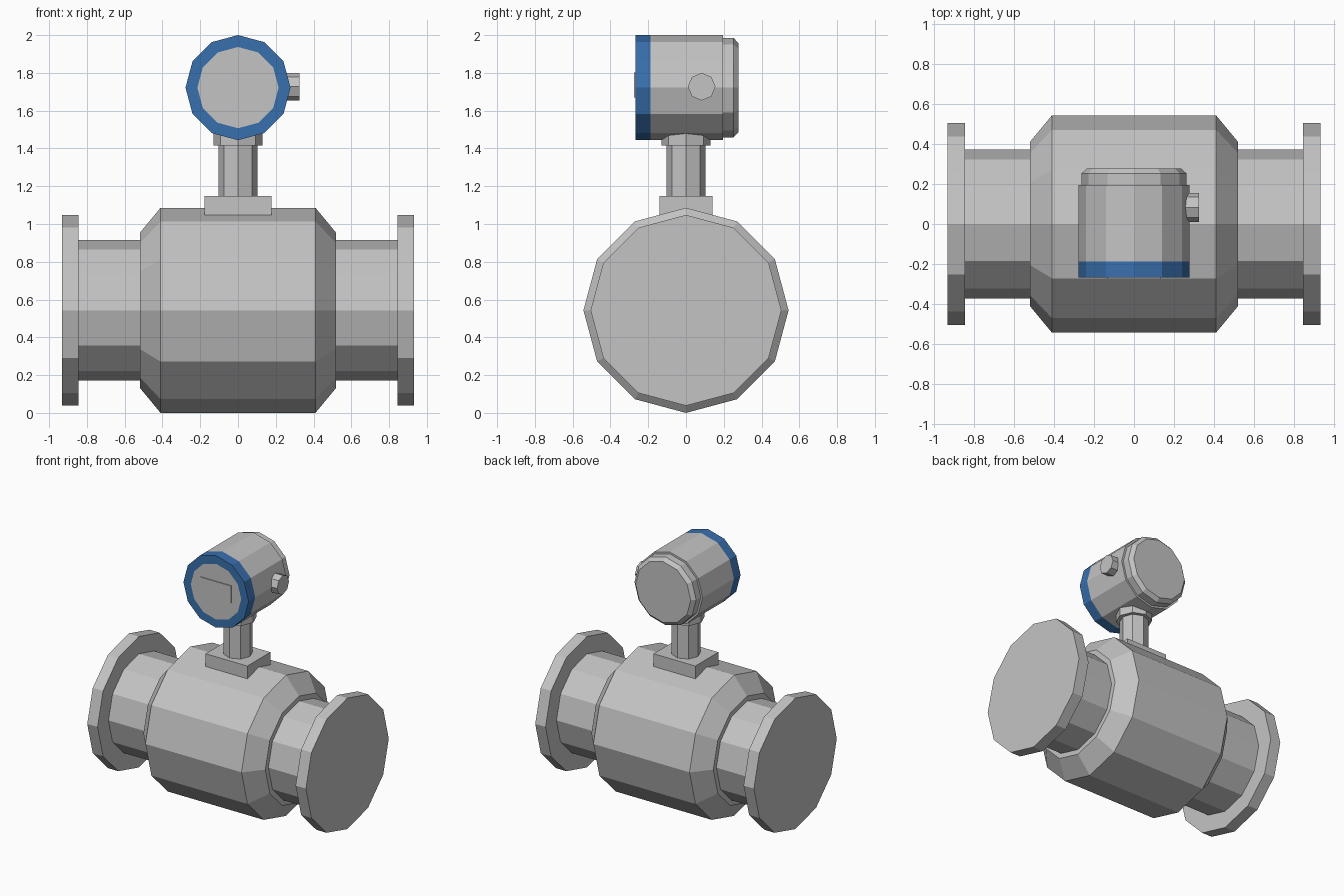
import bpy, bmesh, math
from mathutils import Vector

if "Cube" in bpy.data.objects:
    bpy.data.objects.remove(bpy.data.objects["Cube"])


def material(name, rgb):
    m = bpy.data.materials.new(name)
    m.diffuse_color = (*rgb, 1.0)
    m.use_nodes = True
    m.node_tree.nodes["Principled BSDF"].inputs["Base Color"].default_value = m.diffuse_color
    return m


GREY = material("light grey metal", (0.55, 0.55, 0.55))
BLUE = material("blue paint", (0.04, 0.16, 0.42))

# Ring directions for each axis
FRAMES = {
    "x": (Vector((1, 0, 0)), Vector((0, 1, 0)), Vector((0, 0, 1))),
    "y": (Vector((0, 1, 0)), Vector((0, 0, 1)), Vector((1, 0, 0))),
    "z": (Vector((0, 0, 1)), Vector((1, 0, 0)), Vector((0, 1, 0))),
}


def finish(bm, name, mats):
    bmesh.ops.recalc_face_normals(bm, faces=bm.faces[:])
    mesh = bpy.data.meshes.new(name)
    bm.to_mesh(mesh)
    bm.free()
    for m in mats:
        mesh.materials.append(m)
    obj = bpy.data.objects.new(name, mesh)
    bpy.context.collection.objects.link(obj)
    return obj


def lathe(name, axis, center, profile, sides, mats=(GREY,), painted=()):
    """Turn (position, radius) pairs about an axis; painted spans use slot 1."""
    a, u, v = FRAMES[axis]
    c = Vector(center)
    bm = bmesh.new()
    rings = []
    for pos, r in profile:
        ring = []
        for i in range(sides):
            t = 2 * math.pi * i / sides
            ring.append(bm.verts.new(c + a * pos + (u * math.cos(t) + v * math.sin(t)) * r))
        rings.append(ring)
    for k in range(len(rings) - 1):
        for i in range(sides):
            j = (i + 1) % sides
            f = bm.faces.new((rings[k][i], rings[k][j], rings[k + 1][j], rings[k + 1][i]))
            f.material_index = 1 if k in painted else 0
    bm.faces.new(rings[0])
    bm.faces.new(rings[-1])
    return finish(bm, name, mats)


def box(name, lo, hi):
    bm = bmesh.new()
    bmesh.ops.create_cube(bm, size=1.0)
    for vert in bm.verts:
        vert.co = Vector([lo[i] + (vert.co[i] + 0.5) * (hi[i] - lo[i]) for i in range(3)])
    return finish(bm, name, (GREY,))


PIPE_Z = 0.543
HEAD_Z = 1.722

# Main tube housing with chamfered ends
lathe("tube_housing", "x", (0, 0, PIPE_Z),
      [(-0.52, 0.41), (-0.41, 0.543), (0.41, 0.543), (0.52, 0.41)], 12)

# Pipe stubs and end flanges
for side, s in (("left", -1), ("right", 1)):
    lathe(side + "_pipe", "x", (0, 0, PIPE_Z), [(s * 0.50, 0.372), (s * 0.86, 0.372)], 12)
    lathe(side + "_flange", "x", (0, 0, PIPE_Z), [(s * 0.845, 0.505), (s * 0.933, 0.505)], 12)

# Mounting plate, neck and collar
box("mounting_plate", (-0.178, -0.14, 1.03), (0.178, 0.14, 1.147))
lathe("neck", "z", (0, 0, 0), [(1.12, 0.103), (1.44, 0.103)], 8)
lathe("collar", "z", (0, 0, 0), [(1.415, 0.13), (1.50, 0.13)], 8)

# Transmitter head: front bezel in blue, stepped rear cover
lathe("transmitter_head", "y", (0, 0, HEAD_Z),
      [(-0.268, 0.215), (-0.268, 0.278), (-0.187, 0.278), (0.195, 0.278),
       (0.195, 0.263), (0.252, 0.263), (0.278, 0.235)], 12,
      mats=(GREY, BLUE), painted=(0, 1))

# Display plate on the front face
box("display_plate", (-0.132, -0.275, 1.67), (0.132, -0.266, 1.803))

# Cable gland on the right of the head
lathe("cable_gland", "x", (0, 0.083, 1.727), [(0.22, 0.073), (0.326, 0.073)], 8)
